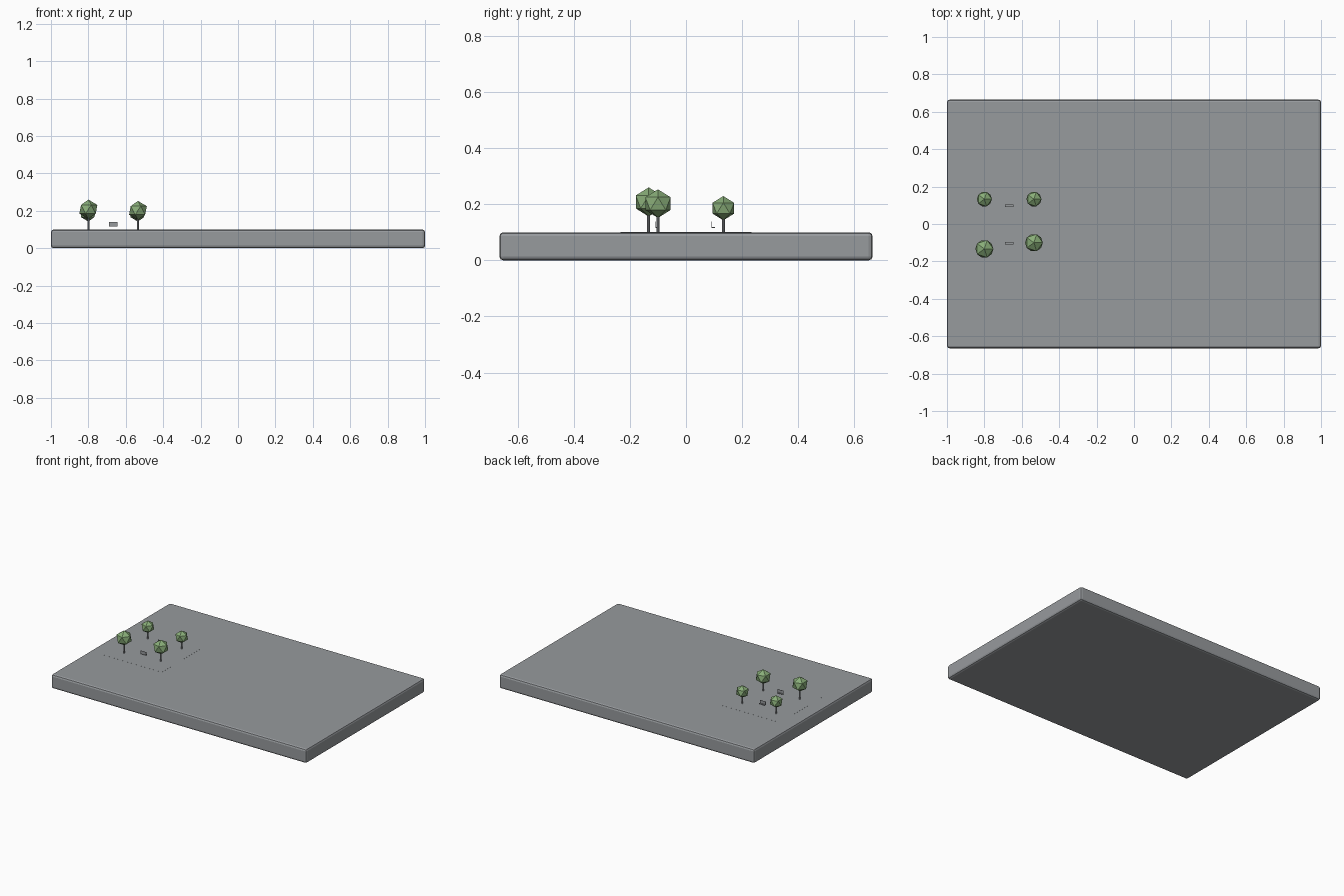
import bpy

if "Cube" in bpy.data.objects:
    bpy.data.objects.remove(bpy.data.objects["Cube"])


def material(name, rgb):
    m = bpy.data.materials.new(name)
    m.diffuse_color = (*rgb, 1)
    m.use_nodes = True
    m.node_tree.nodes["Principled BSDF"].inputs["Base Color"].default_value = m.diffuse_color
    return m


GREY = material("concrete grey", (0.31, 0.325, 0.34))
GREEN = material("leaf green", (0.25, 0.42, 0.19))


def finish(name, mat):
    ob = bpy.context.object
    ob.name = name
    ob.data.materials.append(mat)
    return ob


def box(name, x, y, z, mat):
    """Box from (min, max) pairs on each axis."""
    loc = [(a + b) / 2 for a, b in (x, y, z)]
    bpy.ops.mesh.primitive_cube_add(size=1, location=loc)
    ob = finish(name, mat)
    ob.scale = [b - a for a, b in (x, y, z)]
    bpy.ops.object.transform_apply(location=False, rotation=False, scale=True)
    return ob


# Base slab with softened edges
slab = box("base_slab", (-1, 1), (-0.665, 0.665), (0, 0.1), GREY)
bevel = slab.modifiers.new("edge_bevel", 'BEVEL')
bevel.width = 0.014
bevel.segments = 2

# Square park plot, almost flush with the slab
PARK_X, HALF = -0.667, 0.233
box("park_plot", (PARK_X - HALF, PARK_X + HALF), (-HALF, HALF), (0.095, 0.1004), GREY)


# Trees: thin trunk with a faceted crown
def tree(i, x, y, r, top):
    h = r * 0.96
    zc = top - h
    bpy.ops.mesh.primitive_cylinder_add(vertices=8, radius=0.0052, depth=zc - 0.095,
                                        location=(x, y, (zc + 0.095) / 2))
    finish(f"tree_trunk_{i}", GREY)
    bpy.ops.mesh.primitive_ico_sphere_add(subdivisions=1, radius=r, location=(x, y, zc))
    crown = finish(f"tree_crown_{i}", GREEN)
    crown.scale.z = h / r


for i, spec in enumerate([(-0.80, -0.133, 0.054, 0.260), (-0.535, -0.10, 0.053, 0.253),
                          (-0.80, 0.133, 0.045, 0.229), (-0.535, 0.133, 0.045, 0.229)]):
    tree(i + 1, *spec)

# Benches: L-shaped, seat plus backrest
for i, y in enumerate((-0.1, 0.1)):
    x = (PARK_X - 0.0225, PARK_X + 0.0225)
    box(f"bench_seat_{i + 1}", x, (y - 0.009, y + 0.004), (0.116, 0.119), GREY)
    box(f"bench_back_{i + 1}", x, (y - 0.009, y - 0.0065), (0.119, 0.139), GREY)
